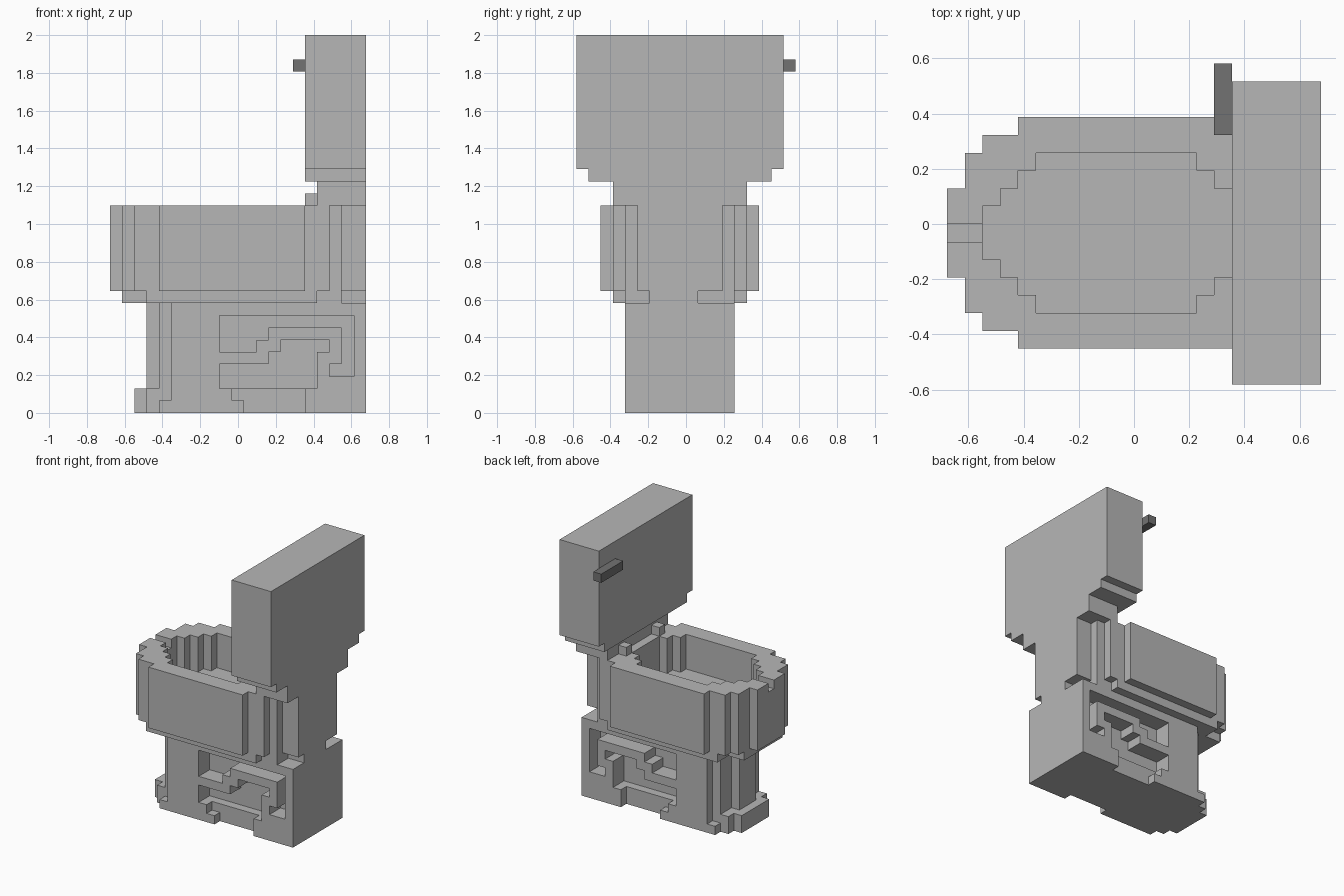
import bpy, bmesh, math
from mathutils import Vector

UNIT = 2 / 31                       # one block
ORIGIN = Vector((-10.5, -9, 0))     # grid corner, in blocks
WIDTH = 17                          # body width in blocks, mirrored about its middle

if "Cube" in bpy.data.objects:
    bpy.data.objects.remove(bpy.data.objects["Cube"], do_unlink=True)


def material(name, value):
    mat = bpy.data.materials.new(name)
    mat.use_nodes = True
    colour = (value, value, value, 1)
    mat.diffuse_color = colour
    mat.node_tree.nodes["Principled BSDF"].inputs["Base Color"].default_value = colour
    return mat


def box(x, y, z):
    """Blocks in half-open ranges along each axis."""
    return {(i, j, k) for i in range(*x) for j in range(*y) for k in range(*z)}


def slab(x, inset, z):
    """Box centred on the body, narrowed by the inset on both sides."""
    return box(x, (inset, WIDTH - inset), z)


def stepped(steps, end, z):
    """Rounded plan made of slabs: (start, inset) pairs up to the end."""
    cells = set()
    stops = [s[0] for s in steps[1:]] + [end]
    for (start, inset), stop in zip(steps, stops):
        cells |= slab((start, stop), inset, z)
    return cells


def both_sides(x, inset, depth, z):
    """The same box on the two sides of the body."""
    near = box(x, (inset, inset + depth), z)
    return near | {(i, WIDTH - 1 - j, k) for i, j, k in near}


def build(name, cells, mat):
    """Skin a set of blocks with only its outside faces."""
    bm = bmesh.new()
    verts = {}

    def vert(p):
        key = tuple(p)
        if key not in verts:
            verts[key] = bm.verts.new((Vector(key) + ORIGIN) * UNIT)
        return verts[key]

    for cell in cells:
        for axis in range(3):
            u, v = (axis + 1) % 3, (axis + 2) % 3
            for side in (0, 1):
                beyond = list(cell)
                beyond[axis] += 1 if side else -1
                if tuple(beyond) in cells:
                    continue
                ring = []
                for a, b in ((0, 0), (1, 0), (1, 1), (0, 1)):
                    p = list(cell)
                    p[axis] += side
                    p[u] += a
                    p[v] += b
                    ring.append(vert(p))
                bm.faces.new(ring if side else ring[::-1])
    bmesh.ops.dissolve_limit(bm, angle_limit=math.radians(1),
                             verts=bm.verts[:], edges=bm.edges[:])
    mesh = bpy.data.meshes.new(name)
    bm.to_mesh(mesh)
    bm.free()
    mesh.materials.append(mat)
    obj = bpy.data.objects.new(name, mesh)
    bpy.context.collection.objects.link(obj)
    return obj


ceramic = material("Ceramic Grey", 0.47)
metal = material("Dark Grey", 0.17)

# Tank with its stepped underside
tank = slab((16, 21), 0, (20, 31)) | slab((16, 21), 1, (19, 20))
build("tank", tank, ceramic)

# Collar carrying the tank
build("tank_collar", slab((17, 21), 3, (17, 19)), ceramic)

# Flush lever on the tank front
build("flush_lever", box((15, 16), (14, 18), (28, 29)), metal)

# Two seat hinges
build("seat_hinges", both_sides((16, 17), 5, 1, (17, 18)), ceramic)

# Bowl walls, hollow, with a small notch in the front rim
bowl = stepped([(0, 6), (1, 4), (2, 3), (4, 2), (16, 3), (18, 4), (19, 5)], 21, (10, 17))
bowl -= stepped([(2, 7), (3, 6), (4, 5), (5, 4), (14, 5), (15, 6)], 16, (13, 17))
bowl -= box((0, 2), (8, 9), (16, 17))
# Narrower course under the bowl and the slim neck behind it
bowl |= stepped([(1, 5), (3, 3), (17, 4)], 19, (9, 10))
bowl |= box((19, 21), (6, 10), (9, 10))
build("bowl", bowl, ceramic)

# Pedestal column with a stepped nose
base = stepped([(3, 7), (4, 5), (5, 4)], 21, (2, 9))
# Foot
base |= stepped([(2, 6), (3, 5), (5, 4)], 21, (0, 2))
base |= slab((4, 5), 4, (0, 1))
# Low arch on each side of the foot
base -= both_sides((11, 16), 4, 1, (0, 1)) | both_sides((10, 16), 4, 1, (1, 2))
# Sunken panels on both sides, leaving the winding drain pipe standing between them
panels = [
    ((9, 20), (7, 8)), ((9, 13), (6, 7)), ((9, 12), (5, 6)),
    ((19, 20), (3, 7)), ((18, 19), (3, 4)),
    ((9, 17), (2, 4)), ((13, 17), (4, 5)), ((14, 18), (5, 6)),
]
for x, z in panels:
    base -= both_sides(x, 4, 2, z)
build("pedestal", base, ceramic)
